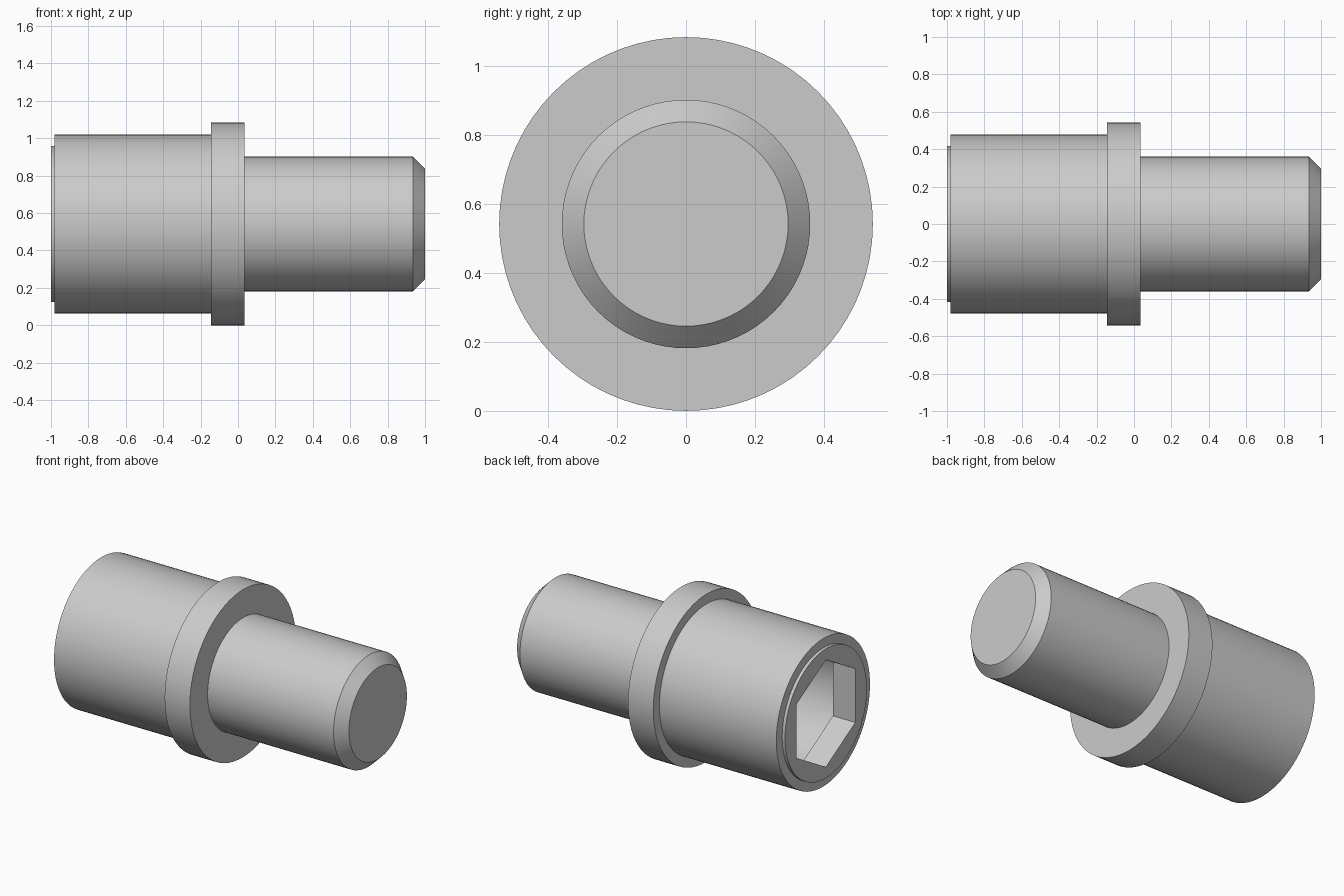
import bpy, bmesh
from math import sin, cos, pi

if "Cube" in bpy.data.objects:
    bpy.data.objects.remove(bpy.data.objects["Cube"])

SEG = 72          # divisible by 6 so the hexagon corners fall on vertices
R = 0.5415        # flange radius = axis height


def circle(r):
    return lambda t: r


def hexagon(apothem):
    # radius of a hexagon with corners pointing straight up and down
    return lambda t: apothem / cos(t % (pi / 3) - pi / 6)


def lathe(name, sections):
    """Skin a row of (x, radius function) sections along the x axis, capping both ends."""
    bm = bmesh.new()
    rings = []
    for x, radius in sections:
        ring = []
        for i in range(SEG):
            k = i % (SEG // 6)
            r = radius(k * 2 * pi / SEG)
            t = 2 * pi * i / SEG
            ring.append(bm.verts.new((x, r * sin(t), R + r * cos(t))))
        rings.append(ring)
    for a, b in zip(rings, rings[1:]):
        for i in range(SEG):
            j = (i + 1) % SEG
            bm.faces.new((a[i], a[j], b[j], b[i]))
    bm.faces.new(rings[0])
    bm.faces.new(rings[-1])
    bmesh.ops.recalc_face_normals(bm, faces=bm.faces)
    mesh = bpy.data.meshes.new(name)
    bm.to_mesh(mesh)
    bm.free()
    obj = bpy.data.objects.new(name, mesh)
    bpy.context.collection.objects.link(obj)
    bpy.context.view_layer.objects.active = obj
    obj.select_set(True)
    bpy.ops.object.shade_smooth_by_angle(angle=pi / 6)
    obj.select_set(False)
    return obj


lathe("stepped_pin", [
    # chamfered shaft
    (1.0, circle(0.296)), (0.935, circle(0.36)), (0.035, circle(0.36)),
    # flange
    (0.035, circle(R)), (-0.145, circle(R)),
    # thick sleeve and its raised end lip
    (-0.145, circle(0.478)), (-0.98, circle(0.478)),
    (-0.98, circle(0.418)), (-1.0, circle(0.418)),
    # hexagonal opening
    (-1.0, hexagon(0.30)), (-0.84, hexagon(0.30)),
    # round bore behind the opening
    (-0.84, circle(0.418)), (-0.145, circle(0.418)),
])
